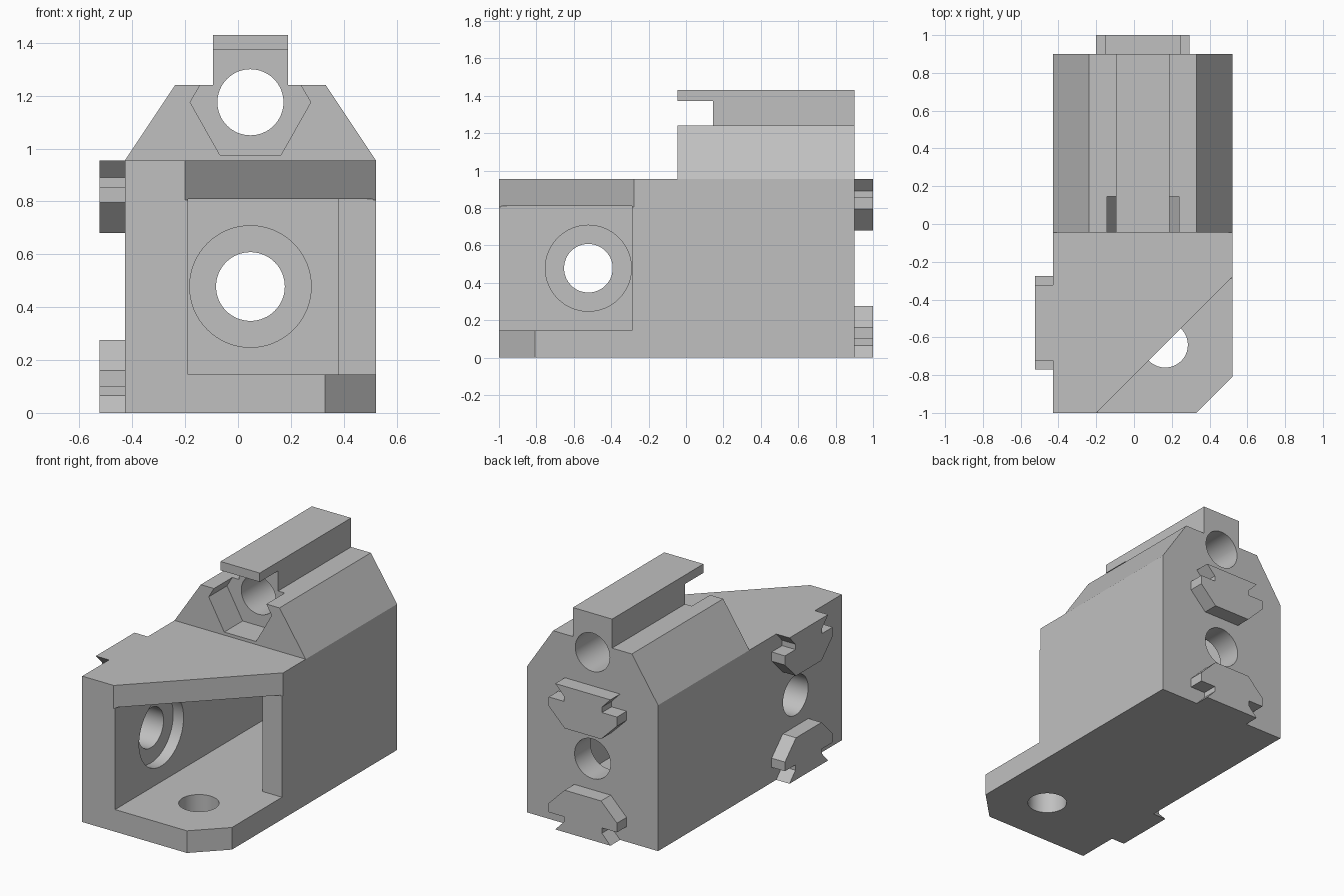
import bpy
import bmesh
import math

if "Cube" in bpy.data.objects:
    bpy.data.objects.remove(bpy.data.objects["Cube"], do_unlink=True)

grey = bpy.data.materials.new("plain_grey")
grey.use_nodes = True
tone = (0.527, 0.527, 0.527, 1)
grey.diffuse_color = tone
grey.node_tree.nodes["Principled BSDF"].inputs["Base Color"].default_value = tone


def prism(name, outline, axis, low, high):
    """Extrude a flat outline along one axis."""
    place = {"x": lambda a, b, t: (t, a, b),
             "y": lambda a, b, t: (a, t, b),
             "z": lambda a, b, t: (a, b, t)}[axis]
    bm = bmesh.new()
    ends = [[bm.verts.new(place(a, b, t)) for a, b in outline] for t in (low, high)]
    bm.faces.new(ends[0])
    bm.faces.new(ends[1])
    for i in range(len(outline)):
        j = (i + 1) % len(outline)
        bm.faces.new((ends[0][i], ends[0][j], ends[1][j], ends[1][i]))
    bmesh.ops.recalc_face_normals(bm, faces=bm.faces)
    mesh = bpy.data.meshes.new(name)
    bm.to_mesh(mesh)
    bm.free()
    mesh.materials.append(grey)
    obj = bpy.data.objects.new(name, mesh)
    bpy.context.scene.collection.objects.link(obj)
    return obj


def circle(a, b, radius, count=64):
    steps = [math.tau * i / count for i in range(count)]
    return [(a + radius * math.cos(s), b + radius * math.sin(s)) for s in steps]


def mirrored(half, centre):
    """Complete a symmetric outline from its right half."""
    return ([(centre + a, b) for a, b in half]
            + [(centre - a, b) for a, b in reversed(half)])


MID_X, TONGUE_Y, HOLE_Z = 0.047, -0.522, 0.478

# Housing: one cross-section with sloped shoulders and a top rail
section = [(0.475, 0), (0.475, 0.955), (0.285, 1.24), (0.142, 1.24), (0.142, 1.43)]
body = prism("housing", mirrored(section, MID_X), "y", -1, 0.9)

# Front step, open pocket, slanted roof edge and floor corner
nut = [(0.115, 0.975), (0.228, 1.175), (0.19, 1.24), (0.19, 1.372)]
cutters = [
    prism("step_cut", [(-1, 0.955), (1, 0.955), (1, 2), (-1, 2)], "y", -1.5, -0.045),
    prism("pocket_cut", [(-0.19, -1.2), (0.8, -1.2), (0.8, -0.29), (0.38, -0.29),
                         (0.38, 0.66), (-0.19, 0.66)], "z", 0.145, 0.81),
    prism("roof_cut", [(-0.4, -1.2), (0.8, -1.2), (0.8, 0)], "z", 0.805, 1.1),
    prism("corner_cut", [(0.13, -1.2), (0.8, -1.2), (0.8, -0.53)], "z", -0.1, 0.3),
    # Nut slot and bolt hole under the rail
    prism("nut_cut", mirrored(nut, MID_X), "y", -0.3, 0.145),
    prism("rail_bore", circle(MID_X, 1.175, 0.125), "y", -0.4, 1.2),
    # Stepped bolt holes in the side and back walls
    prism("side_counterbore", circle(TONGUE_Y, HOLE_Z, 0.23), "x", -0.265, -0.1),
    prism("side_bore", circle(TONGUE_Y, HOLE_Z, 0.13), "x", -0.7, -0.12),
    prism("back_counterbore", circle(MID_X, HOLE_Z, 0.23), "y", 0.56, 0.735),
    prism("back_bore", circle(MID_X, HOLE_Z, 0.13), "y", 0.58, 1.2),
    # Floor hole
    prism("floor_bore", circle(0.165, -0.64, 0.12), "z", -0.2, 0.3),
]
for cutter in cutters:
    cutter.hide_render = True
    mod = body.modifiers.new(cutter.name, "BOOLEAN")
    mod.operation = "DIFFERENCE"
    mod.solver = "EXACT"
    mod.object = cutter

# Bake the cuts and drop the helpers
graph = bpy.context.evaluated_depsgraph_get()
carved = bpy.data.meshes.new_from_object(body.evaluated_get(graph))
body.modifiers.clear()
body.data = carved
for cutter in cutters:
    bpy.data.objects.remove(cutter, do_unlink=True)

# Interlocking tongues on the right side and the back
tongue = [(0.2, 0), (0.138, 0.065), (0.138, 0.1), (0.247, 0.1), (0.247, 0.16), (0.132, 0.275)]
flipped = [(a, 0.955 - b) for a, b in tongue]
for level, half in (("lower", tongue), ("upper", flipped)):
    prism(level + "_side_tongue", mirrored(half, TONGUE_Y), "x", -0.524, -0.428)
    prism(level + "_back_tongue", mirrored(half, MID_X), "y", 0.9, 1)

# Smooth bores, crisp edges
for other in bpy.context.selected_objects:
    other.select_set(False)
body.select_set(True)
bpy.context.view_layer.objects.active = body
bpy.ops.object.shade_smooth_by_angle(angle=math.radians(25))
